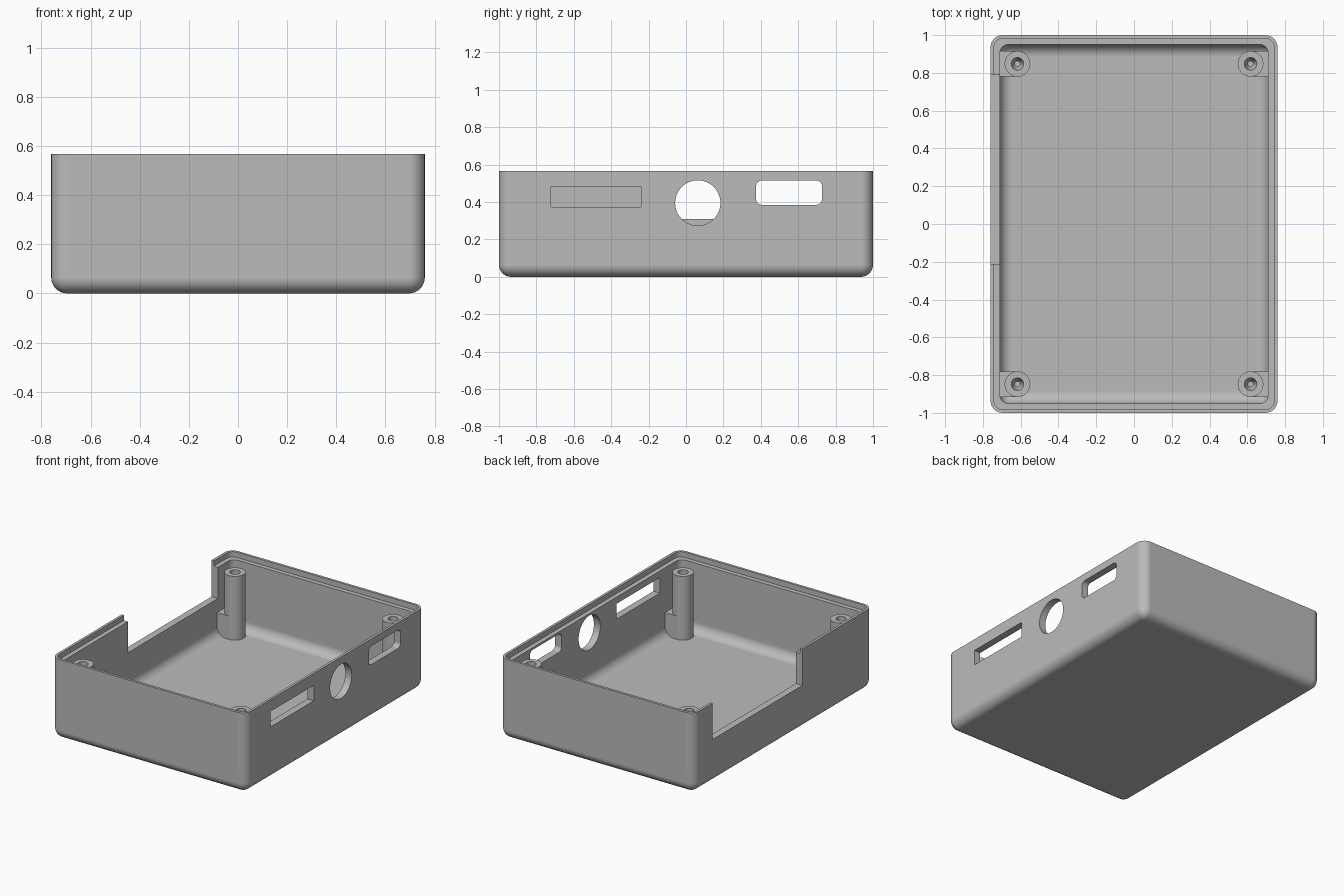
import bpy, bmesh, math
from math import sin, cos, pi

cube = bpy.data.objects.get("Cube")
if cube:
    bpy.data.objects.remove(cube, do_unlink=True)

HX, HY, TOP = 0.76, 1.0, 0.567     # outer half sizes and height
WALL, LIP, LEDGE = 0.05, 0.018, 0.53
FLOOR, FILLET = 0.05, 0.065
POST_X, POST_Y, POST_R, POST_TOP = 0.617, 0.848, 0.068, 0.50

grey = bpy.data.materials.new("plain grey")
grey.use_nodes = True
grey.diffuse_color = (0.5, 0.5, 0.5, 1)
grey.node_tree.nodes["Principled BSDF"].inputs["Base Color"].default_value = (0.5, 0.5, 0.5, 1)


def rounded_rect(hx, hy, r, n=8):
    """Outline of a rounded rectangle, counter-clockwise."""
    pts = []
    for k, (sx, sy) in enumerate([(1, 1), (-1, 1), (-1, -1), (1, -1)]):
        for i in range(n + 1):
            a = (k + i / n) * pi / 2
            pts.append((sx * (hx - r) + r * cos(a), sy * (hy - r) + r * sin(a)))
    return pts


def skin(name, rings, cap=True):
    """Join equal-sized rings of points into one surface."""
    bm = bmesh.new()
    loops = [[bm.verts.new(p) for p in ring] for ring in rings]
    n = len(loops[0])
    for a, b in zip(loops, loops[1:]):
        for i in range(n):
            j = (i + 1) % n
            bm.faces.new((a[i], a[j], b[j], b[i]))
    if cap:
        bm.faces.new(loops[0][::-1])
        bm.faces.new(loops[-1])
    bmesh.ops.recalc_face_normals(bm, faces=bm.faces)
    mesh = bpy.data.meshes.new(name)
    bm.to_mesh(mesh)
    bm.free()
    mesh.materials.append(grey)
    obj = bpy.data.objects.new(name, mesh)
    bpy.context.collection.objects.link(obj)
    return obj


def box(name, x0, x1, y0, y1, z0, z1):
    outline = [(x0, y0), (x1, y0), (x1, y1), (x0, y1)]
    return skin(name, [[(x, y, z) for x, y in outline] for z in (z0, z1)])


def side_cutter(name, y, z, outline):
    """Prism running through the +x wall."""
    return skin(name, [[(x, y + u, z + v) for u, v in outline] for x in (0.6, 0.9)])


def finish(obj):
    bpy.ops.object.select_all(action='DESELECT')
    obj.select_set(True)
    bpy.context.view_layer.objects.active = obj
    bpy.ops.object.shade_smooth_by_angle(angle=math.radians(32))
    mod = obj.modifiers.new("Even shading", 'WEIGHTED_NORMAL')
    mod.keep_sharp = True


# Tray section: up the outside, over the stepped lip, down the inside
STEPS = 8
section = []                       # (inset, corner radius, height)
for i in range(STEPS + 1):
    a = i / STEPS * pi / 2
    inset = FILLET * (1 - sin(a))
    section.append((inset, max(FILLET - inset, 0.002), FILLET * (1 - cos(a))))
section += [(0, FILLET, TOP), (LIP, FILLET - LIP, TOP), (LIP, FILLET - LIP, LEDGE),
            (WALL, 0.045, LEDGE)]
for i in range(STEPS + 1):
    a = i / STEPS * pi / 2
    inset = FILLET * (1 - cos(a))
    section.append((WALL + inset, max(0.045 - inset, 0.002), FLOOR + FILLET * (1 - sin(a))))
tray = skin("tray", [[(x, y, z) for x, y in rounded_rect(HX - d, HY - d, r)]
                     for d, r, z in section])

# Openings in the side walls
circle = [(0.121 * cos(i * pi / 24), 0.121 * sin(i * pi / 24)) for i in range(48)]
cutters = [
    box("open_side_cutter", -0.9, -0.6, -0.213, 0.79, 0.31, 0.8),
    side_cutter("round_port_cutter", 0.063, 0.395, circle),
    side_cutter("rounded_slot_cutter", 0.551, 0.45, rounded_rect(0.176, 0.065, 0.03)),
    box("plain_slot_cutter", 0.6, 0.9, -0.722, -0.24, 0.374, 0.483),
]
bpy.context.view_layer.objects.active = tray
for cutter in cutters:
    cutter.hide_render = True
    mod = tray.modifiers.new(cutter.name, 'BOOLEAN')
    mod.operation, mod.solver, mod.object = 'DIFFERENCE', 'EXACT', cutter
    bpy.ops.object.modifier_apply(modifier=mod.name)
    bpy.data.objects.remove(cutter, do_unlink=True)
finish(tray)

# Screw posts with blind holes, each braced to the wall by a low block
post_profile = [(POST_R, 0.03), (POST_R, POST_TOP), (0.033, POST_TOP),
                (0.033, 0.28), (0.015, 0.25)]
for sx, side in ((-1, "right"), (1, "left")):
    for sy, end in ((-1, "front"), (1, "back")):
        cx, cy = sx * POST_X, sy * POST_Y
        post = skin(f"{end}_{side}_screw_post",
                    [[(cx + r * cos(i * pi / 16), cy + r * sin(i * pi / 16), z)
                      for i in range(32)] for r, z in post_profile])
        finish(post)
        x0, x1 = sorted((cx, sx * (HX - WALL + 0.01)))
        box(f"{end}_{side}_post_brace", x0, x1, cy - POST_R, cy + POST_R, 0.03, 0.215)
